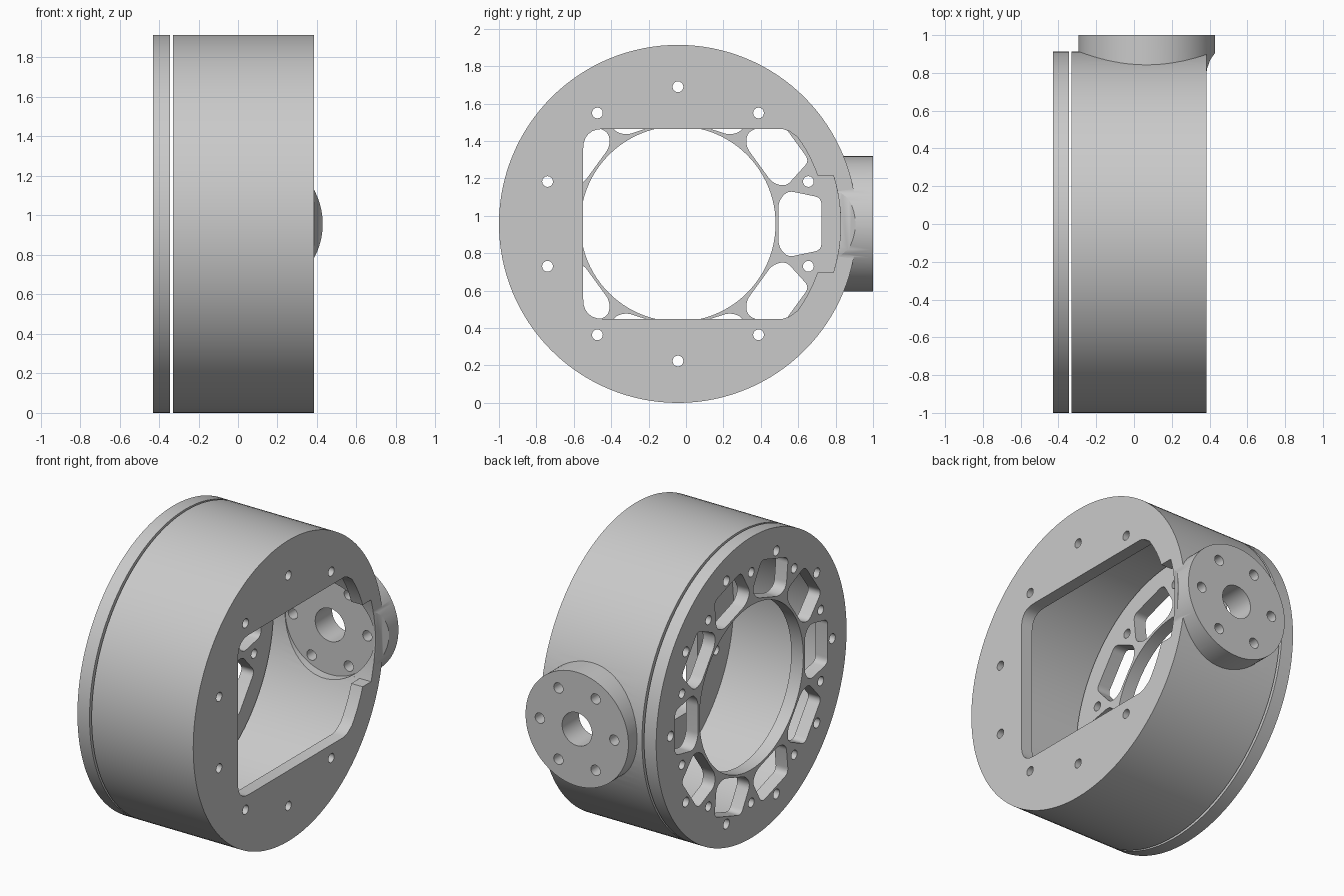
import bpy, bmesh
from math import sin, cos, pi, radians, asin
from mathutils import Vector

if "Cube" in bpy.data.objects:
    bpy.data.objects.remove(bpy.data.objects["Cube"], do_unlink=True)

R, CY, CZ, BX = 0.957, -0.043, 0.957, 0.067   # ring radius, ring axis, boss axis
CAVITY = 0.87                                 # inner radius of the housing

metal = bpy.data.materials.new("light_grey_metal")
metal.use_nodes = True
GREY = (0.59, 0.59, 0.59, 1)
metal.diffuse_color = GREY
metal.node_tree.nodes["Principled BSDF"].inputs["Base Color"].default_value = GREY


def circle(r, a=0, b=0, n=24):
    return [(a + r * cos(2 * pi * i / n), b + r * sin(2 * pi * i / n)) for i in range(n)]


def arc(r, start, end, n=24):
    return [(r * cos(start + (end - start) * i / n), r * sin(start + (end - start) * i / n))
            for i in range(n + 1)]


def rounded(corners, r, n=6):
    """Polygon with each corner replaced by a quadratic curve."""
    out = []
    for i, c in enumerate(corners):
        c = Vector(c)
        p = c + (Vector(corners[i - 1]) - c).normalized() * r
        q = c + (Vector(corners[(i + 1) % len(corners)]) - c).normalized() * r
        for k in range(n + 1):
            t = k / n
            out.append(tuple(p * (1 - t) ** 2 + c * 2 * t * (1 - t) + q * t * t))
    return out


def turned(points, ang):
    return [(a * cos(ang) - b * sin(ang), a * sin(ang) + b * cos(ang)) for a, b in points]


def prisms(name, outlines, axis, lo, hi):
    """Extrude outlines along an axis: x (ring), y (boss) or z."""
    place = {"x": lambda a, b, d: (d, CY + a, CZ + b),
             "y": lambda a, b, d: (BX + a, d, CZ + b),
             "z": lambda a, b, d: (a, b, d)}[axis]
    bm = bmesh.new()
    for pts in outlines:
        low = [bm.verts.new(place(a, b, lo)) for a, b in pts]
        top = [bm.verts.new(place(a, b, hi)) for a, b in pts]
        bm.faces.new(low[::-1])
        bm.faces.new(top)
        for i in range(len(pts)):
            j = (i + 1) % len(pts)
            bm.faces.new((low[i], low[j], top[j], top[i]))
    bmesh.ops.recalc_face_normals(bm, faces=bm.faces)
    mesh = bpy.data.meshes.new(name)
    bm.to_mesh(mesh)
    bm.free()
    mesh.materials.append(metal)
    obj = bpy.data.objects.new(name, mesh)
    bpy.context.collection.objects.link(obj)
    return obj


def combine(obj, other, operation="DIFFERENCE"):
    mod = obj.modifiers.new("combine", "BOOLEAN")
    mod.operation, mod.object, mod.solver = operation, other, "EXACT"
    dg = bpy.context.evaluated_depsgraph_get()
    mesh = bpy.data.meshes.new_from_object(obj.evaluated_get(dg))
    obj.modifiers.clear()
    obj.data = mesh
    bpy.data.objects.remove(other, do_unlink=True)


def bolt_circle(radius, hole, count, offset=0):
    step = 2 * pi / count
    return [circle(hole, radius * cos(i * step + offset), radius * sin(i * step + offset), 16)
            for i in range(count)]


half = radians(18)

# End plate: bore, ten slots, through holes and outer blind holes
plate = prisms("end_plate", [circle(R, n=128)], "x", -0.43, -0.345)
slot = rounded([(0.537, 0.12), (0.537, -0.12), (0.585, -0.178),
                (0.767, -0.14), (0.767, 0.14), (0.585, 0.178)], 0.036)
cuts = [circle(0.522, n=96)] + bolt_circle(0.733, 0.029, 10, half)
cuts += [turned(slot, 2 * half * i) for i in range(10)]
combine(plate, prisms("plate_cutter", cuts, "x", -0.6, -0.2))
combine(plate, prisms("blind_holes", bolt_circle(0.813, 0.031, 10), "x", -0.5, -0.365))

# Housing: outer drum with the side boss, undercut where it overhangs
housing = prisms("housing", [circle(R, n=128)], "x", -0.33, 0.385)
boss = prisms("side_boss", [circle(0.362, n=96)], "y", 0.70, 1.0)
wedge = [(0.386, 0.6), (0.386, 0.82), (0.403, 0.868), (0.432, 0.91), (0.5, 0.91), (0.5, 0.6)]
combine(boss, prisms("boss_wedge", [wedge], "z", 0.3, 1.6))
combine(housing, boss, "UNION")

# Cavity behind the front lip
combine(housing, prisms("cavity_cutter", [circle(CAVITY, n=128)], "x", -0.5, 0.305))

# Lip opening: square on one side, arc on the other
H, OPEN = 0.508, 0.79
left = rounded([(-0.507, H), (-0.507, -H), (0.5, -H), (0.5, H)], 0.11)[:14]
edge = asin(H / OPEN) - 0.07
opening = left + [(0.56, -H), (0.595, -H + 0.012)] + arc(OPEN, -edge, edge) \
    + [(0.595, H - 0.012), (0.56, H)]
combine(housing, prisms("opening_cutter", [opening], "x", 0.2, 0.5))

# Notch in the lip, flush with the cavity wall
span = asin(0.26 / CAVITY)
notch = [(0.6, -0.26)] + arc(CAVITY, -span, span) + [(0.6, 0.26)]
combine(housing, prisms("notch_cutter", [notch], "x", 0.2, 0.5))

# Flat seat inside the boss, then its bore and bolt holes
combine(housing, prisms("seat_cutter", [circle(0.315, n=96)], "y", 0.3, 0.83))
combine(housing, prisms("boss_holes", [circle(0.105, n=48)] + bolt_circle(0.262, 0.033, 6),
                        "y", 0.6, 1.1))

# Lip bolt holes, skipping the two that fall in the opening
lip = bolt_circle(0.733, 0.029, 10, half)[1:9]
combine(housing, prisms("lip_holes", lip, "x", 0.2, 0.5))

# Smooth shading with sharp edges kept
for obj in (plate, housing):
    bpy.ops.object.select_all(action="DESELECT")
    obj.select_set(True)
    bpy.context.view_layer.objects.active = obj
    bpy.ops.object.shade_smooth_by_angle(angle=radians(30))
